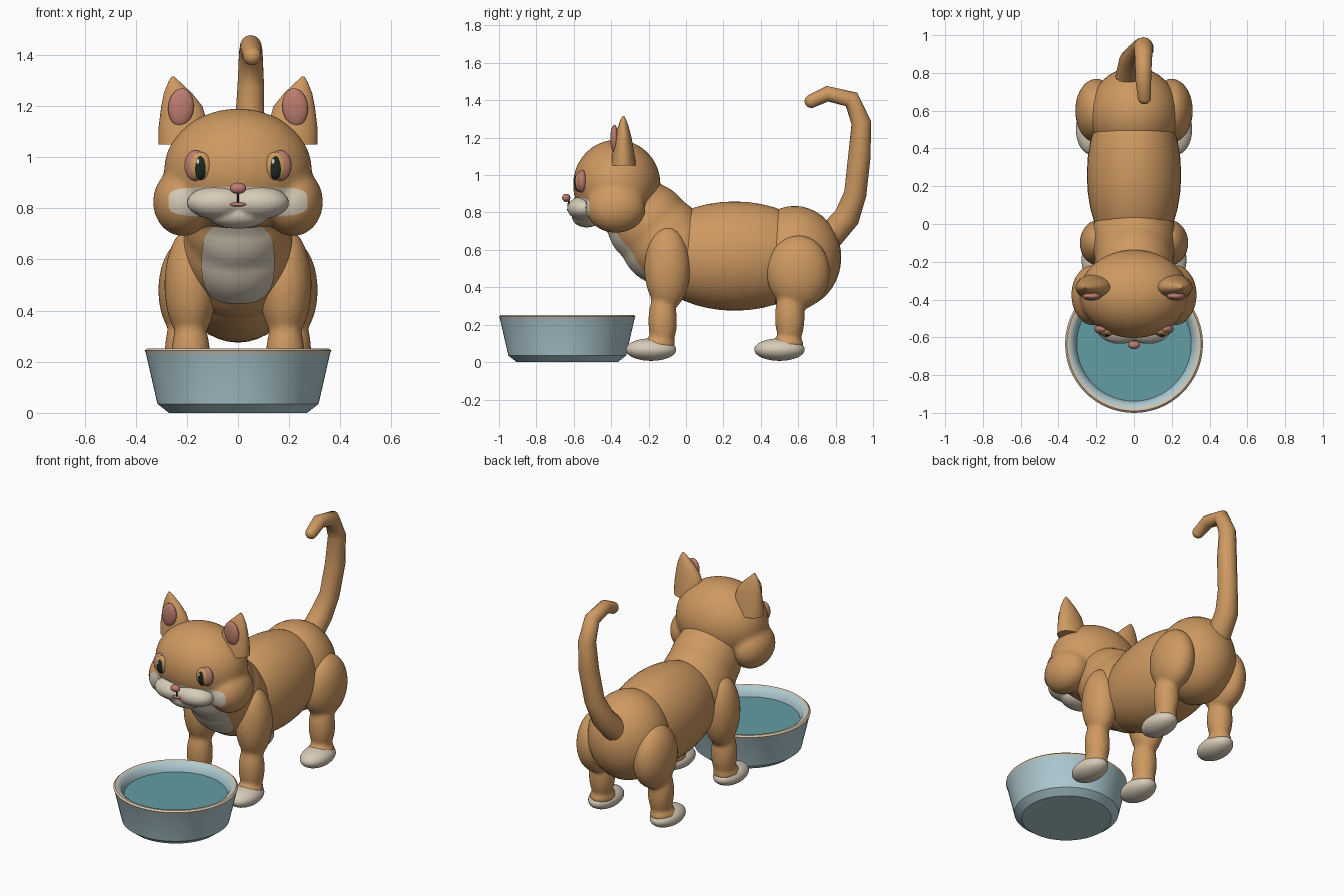
import bpy
import bmesh
import math
from mathutils import Matrix, Vector
from mathutils.bvhtree import BVHTree

if "Cube" in bpy.data.objects:
    bpy.data.objects.remove(bpy.data.objects["Cube"], do_unlink=True)


def material(name, r, g, b):
    m = bpy.data.materials.new(name)
    m.use_nodes = True
    m.diffuse_color = (r, g, b, 1)
    m.node_tree.nodes["Principled BSDF"].inputs["Base Color"].default_value = (r, g, b, 1)
    return m


FUR = material("orange fur", 0.62, 0.32, 0.12)
CREAM = material("cream fur", 0.68, 0.60, 0.48)
PINK = material("pink skin", 0.50, 0.20, 0.16)
DARK = material("dark green eye", 0.012, 0.022, 0.014)
GLINT = material("pale glint", 0.75, 0.75, 0.62)
BLUE = material("pale blue glaze", 0.42, 0.59, 0.64)
RIM = material("sand rim", 0.66, 0.55, 0.42)
WATER = material("teal water", 0.12, 0.34, 0.37)


def make(name, bm, *mats):
    bmesh.ops.recalc_face_normals(bm, faces=bm.faces)
    for f in bm.faces:
        f.smooth = True
    me = bpy.data.meshes.new(name)
    bm.to_mesh(me)
    bm.free()
    for m in mats:
        me.materials.append(m)
    ob = bpy.data.objects.new(name, me)
    bpy.context.collection.objects.link(ob)
    return ob


def add_blob(bm, centre, radii, tilt=0):
    mat = Matrix.Translation(centre) @ Matrix.Rotation(tilt, 4, "Y") @ Matrix.Diagonal((*radii, 1))
    bmesh.ops.create_uvsphere(bm, u_segments=32, v_segments=20, radius=1, matrix=mat)


def blob(name, centre, radii, mat, tilt=0):
    bm = bmesh.new()
    add_blob(bm, centre, radii, tilt)
    return make(name, bm, mat)


def blend(name, blobs, mat, voxel=0.013, smooth=8):
    """Fuse several ellipsoids into one soft surface."""
    bm = bmesh.new()
    for centre, radii in blobs:
        add_blob(bm, centre, radii)
    ob = make(name, bm, mat)
    mod = ob.modifiers.new("fuse", "REMESH")
    mod.mode = "VOXEL"
    mod.voxel_size = voxel
    mod.use_smooth_shade = True
    mod = ob.modifiers.new("soften", "SMOOTH")
    mod.iterations = smooth
    dg = bpy.context.evaluated_depsgraph_get()
    me = bpy.data.meshes.new_from_object(ob.evaluated_get(dg))
    ob.modifiers.clear()
    ob.data = me
    me.materials.clear()
    me.materials.append(mat)
    for p in me.polygons:
        p.use_smooth = True
        p.material_index = 0
    return ob


def patch(name, target, x, z, hx, hz, power, mat):
    """Thin marking with a rounded outline, laid onto the front of a surface."""
    src = bmesh.new()
    src.from_mesh(target.data)
    tree = BVHTree.FromBMesh(src)
    bm = bmesh.new()
    rings, n = 14, 72

    def vert(t, a):
        c, s = math.cos(a), math.sin(a)
        px = x + t * hx * math.copysign(abs(c) ** (2 / power), c)
        pz = z + t * hz * math.copysign(abs(s) ** (2 / power), s)
        hit, normal, _, _ = tree.ray_cast(Vector((px, -2, pz)), Vector((0, 1, 0)))
        return bm.verts.new(hit + normal * 0.004 if hit else (px, -0.4, pz))

    centre = vert(0, 0)
    loops = [[vert((r + 1) / rings, 2 * math.pi * k / n) for k in range(n)] for r in range(rings)]
    for k in range(n):
        bm.faces.new((centre, loops[0][k], loops[0][k - 1]))
        for a, b in zip(loops, loops[1:]):
            bm.faces.new((a[k - 1], a[k], b[k], b[k - 1]))
    src.free()
    ob = make(name, bm, mat)
    if sum(p.normal.y for p in ob.data.polygons) > 0:
        ob.data.flip_normals()
    return ob


def loft(name, rings, mats, n=48):
    """Rings are (x, y, z, rx, ry), capped at both ends."""
    bm = bmesh.new()
    loops = [[bm.verts.new((x + rx * math.cos(2 * math.pi * k / n),
                            y + ry * math.sin(2 * math.pi * k / n), z)) for k in range(n)]
             for x, y, z, rx, ry in rings]
    for a, b in zip(loops, loops[1:]):
        for k in range(n):
            bm.faces.new((a[k - 1], a[k], b[k], b[k - 1]))
    bm.faces.new(loops[0])
    bm.faces.new(loops[-1])
    return make(name, bm, *mats)


def sharpen(ob, angle):
    bpy.ops.object.select_all(action="DESELECT")
    ob.select_set(True)
    bpy.context.view_layer.objects.active = ob
    bpy.ops.object.shade_smooth_by_angle(angle=math.radians(angle))


# Bowl: outer wall, rim, inner wall, water
BY = -0.635
profile = [(0.27, 0), (0.315, 0.035), (0.36, 0.232), (0.365, 0.243), (0.355, 0.252),
           (0.338, 0.25), (0.318, 0.235), (0.305, 0.2), (0.298, 0.17)]
bowl = loft("bowl", [(0, BY, z, r, r) for r, z in profile], (BLUE, RIM), 64)
for p in bowl.data.polygons:
    r = math.hypot(p.center.x, p.center.y - BY)
    if p.center.z > 0.234 and r > 0.335:
        p.material_index = 1
sharpen(bowl, 35)
water = loft("water", [(0, BY, 0.175, 0.296, 0.296), (0, BY, 0.195, 0.303, 0.303)], (WATER,), 64)
sharpen(water, 35)

# Trunk
blob("torso", (0, 0.26, 0.567), (0.25, 0.47, 0.292), FUR)
blob("rump", (0, 0.58, 0.56), (0.24, 0.25, 0.275), FUR)
neck = blend("neck_and_chest", [
    ((0, -0.06, 0.6), (0.225, 0.2, 0.235)),
    ((0, -0.12, 0.65), (0.22, 0.23, 0.235)),
    ((0, -0.20, 0.74), (0.21, 0.22, 0.22)),
    ((0, -0.28, 0.83), (0.2, 0.19, 0.19))], FUR, smooth=14)
patch("chest_bib", neck, 0, 0.59, 0.14, 0.16, 2.8, CREAM)

# Head and face
head_blobs = [((0, -0.37, 0.95), (0.29, 0.235, 0.24))]
head_blobs += [((s * 0.215, -0.375, 0.825), (0.118, 0.16, 0.135)) for s in (1, -1)]
head = blend("head", head_blobs, FUR, smooth=12)
patch("cheek_marking", head, 0, 0.826, 0.27, 0.058, 4, CREAM)
muzzle_blobs = [((0, -0.53, 0.775), (0.12, 0.08, 0.055))]
muzzle_blobs += [((s * 0.075, -0.545, 0.822), (0.125, 0.09, 0.066)) for s in (1, -1)]
blend("muzzle", muzzle_blobs, CREAM, voxel=0.008, smooth=5)
blob("nose", (0, -0.64, 0.878), (0.032, 0.022, 0.022), PINK)
blob("lip_line", (0, -0.625, 0.84), (0.004, 0.008, 0.026), DARK)
blob("mouth", (0, -0.624, 0.815), (0.032, 0.012, 0.008), PINK)

EAR = [(0.207, 1.05, 0.103, 0.068), (0.212, 1.12, 0.098, 0.058), (0.22, 1.2, 0.08, 0.044),
       (0.235, 1.25, 0.055, 0.031), (0.25, 1.295, 0.022, 0.016), (0.255, 1.315, 0.005, 0.005)]
for s, side in ((1, "left"), (-1, "right")):
    ear = loft("ear_" + side, [(s * x, -0.335, z, rx, ry) for x, z, rx, ry in EAR], (FUR,), 28)
    sharpen(ear, 50)
    blob("inner_ear_" + side, (s * 0.223, -0.383, 1.195), (0.05, 0.022, 0.074), PINK, -s * 0.1)
    blob("eye_corner_" + side, (s * 0.165, -0.556, 0.967), (0.045, 0.028, 0.06), PINK)
    blob("eyelid_" + side, (s * 0.147, -0.567, 0.965), (0.046, 0.026, 0.055), FUR)
    blob("eye_" + side, (s * 0.147, -0.577, 0.96), (0.026, 0.021, 0.048), DARK)
    blob("eye_glint_" + side, (s * 0.147 - 0.009, -0.592, 0.982), (0.007, 0.006, 0.012), GLINT)

    # Legs and paws
    blend("front_leg_" + side, [
        ((s * 0.185, -0.1, 0.5), (0.103, 0.123, 0.225)),
        ((s * 0.185, -0.125, 0.22), (0.077, 0.077, 0.17)),
        ((s * 0.188, -0.145, 0.095), (0.075, 0.09, 0.045))], FUR)
    blob("front_paw_" + side, (s * 0.19, -0.187, 0.067), (0.088, 0.135, 0.06), CREAM)
    blend("back_leg_" + side, [
        ((s * 0.2, 0.6, 0.48), (0.112, 0.17, 0.2)),
        ((s * 0.21, 0.555, 0.24), (0.077, 0.08, 0.17)),
        ((s * 0.215, 0.54, 0.095), (0.075, 0.09, 0.045))], FUR)
    blob("back_paw_" + side, (s * 0.22, 0.5, 0.067), (0.088, 0.135, 0.06), CREAM)

# Tail: tapered tube with a rounded tip
TAIL = [(-0.03, 0.74, 0.64, 0.075), (-0.01, 0.86, 0.775, 0.07), (0.02, 0.905, 0.9, 0.06),
        (0.045, 0.927, 1.1, 0.06), (0.05, 0.937, 1.28, 0.053), (0.05, 0.885, 1.405, 0.047),
        (0.05, 0.755, 1.435, 0.042), (0.055, 0.67, 1.395, 0.036)]
curve = bpy.data.curves.new("tail", "CURVE")
curve.dimensions = "3D"
curve.bevel_depth = 1
curve.bevel_resolution = 5
curve.use_fill_caps = True
spline = curve.splines.new("POLY")
spline.points.add(len(TAIL) - 1)
for pt, (x, y, z, r) in zip(spline.points, TAIL):
    pt.co = (x, y, z, 1)
    pt.radius = r
spline.use_smooth = True
curve.materials.append(FUR)
bpy.context.collection.objects.link(bpy.data.objects.new("tail", curve))
tip = TAIL[-1]
blob("tail_tip", tip[:3], (tip[3],) * 3, FUR)
